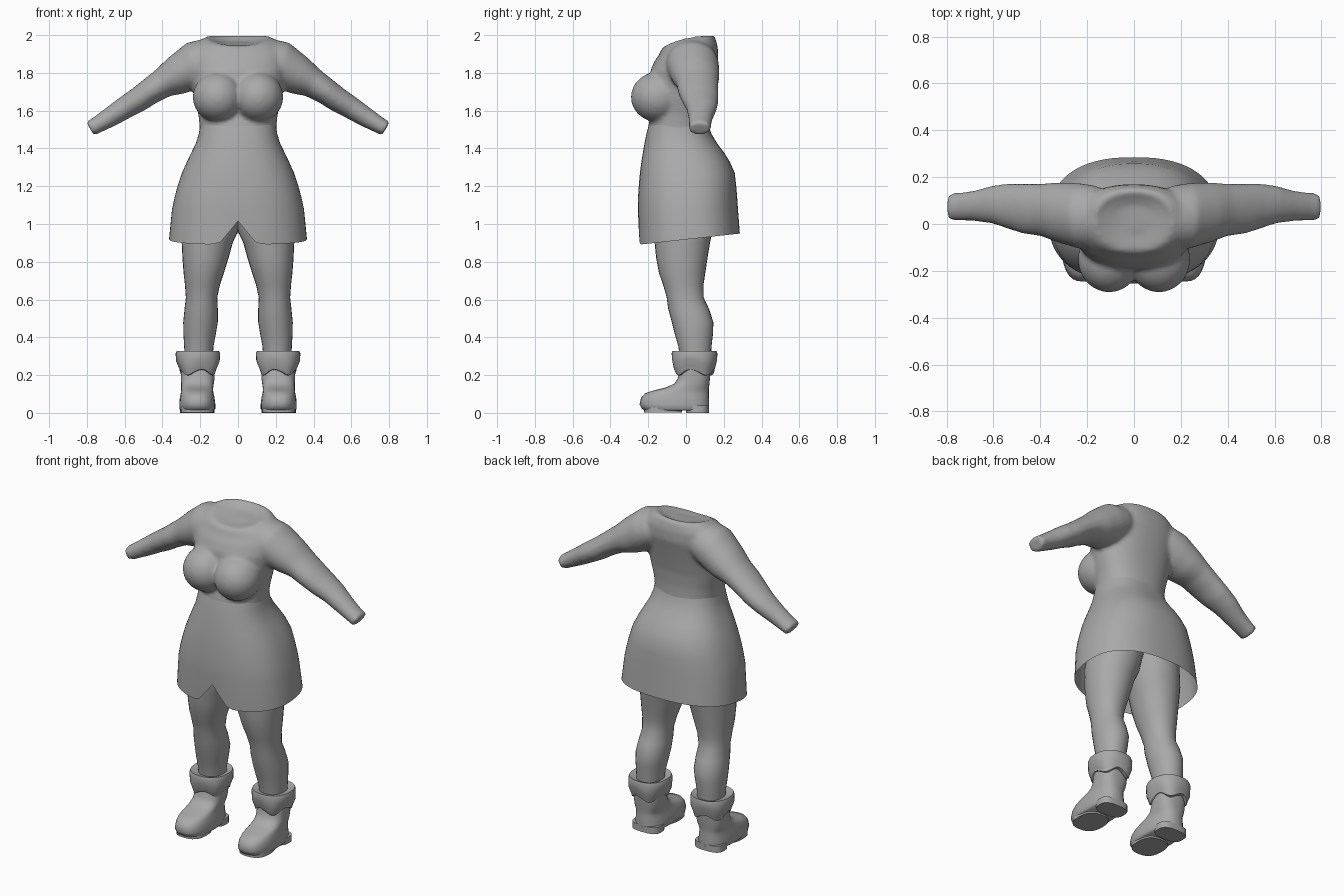
import bpy, bmesh, math
from mathutils import Vector, Matrix

grey = bpy.data.materials.new("plain_grey")
grey.diffuse_color = (0.4, 0.4, 0.4, 1)


def spow(v, e):
    return math.copysign(abs(v) ** e, v)


def flat_ring(z, x0, x1, y0, y1, n=32, p=2.0, zfun=None):
    """Horizontal superellipse filling the given x and y range."""
    pts = []
    for i in range(n):
        a = 2 * math.pi * i / n
        c, s = spow(math.cos(a), 2 / p), spow(math.sin(a), 2 / p)
        x, y = (x0 + x1) / 2 + (x1 - x0) / 2 * c, (y0 + y1) / 2 + (y1 - y0) / 2 * s
        pts.append(Vector((x, y, z + (zfun(x, y, a) if zfun else 0))))
    return pts


def arm_ring(x, y, z, r, ry, tilt, side, n=28):
    """Ellipse square to an arm that slopes down by the tilt angle."""
    t = math.radians(tilt)
    pts = []
    for i in range(n):
        a = 2 * math.pi * i / n
        u = r * math.cos(a)
        pts.append(Vector((side * (x + u * math.sin(t)), y + ry * math.sin(a), z + u * math.cos(t))))
    return pts


def loft(bm, rings, cap0=True, cap1=True):
    vs = [[bm.verts.new(p) for p in r] for r in rings]
    n = len(vs[0])
    for a, b in zip(vs, vs[1:]):
        for i in range(n):
            j = (i + 1) % n
            bm.faces.new((a[i], a[j], b[j], b[i]))
    if cap0:
        bm.faces.new(vs[0][::-1])
    if cap1:
        bm.faces.new(vs[-1])


def finish(bm, name, mirror=False, angle=40):
    bmesh.ops.recalc_face_normals(bm, faces=bm.faces)
    me = bpy.data.meshes.new(name)
    bm.to_mesh(me)
    bm.free()
    me.materials.append(grey)
    ob = bpy.data.objects.new(name, me)
    bpy.context.collection.objects.link(ob)
    if mirror:
        ob.modifiers.new("mirror", 'MIRROR').use_axis[0] = True
    bpy.ops.object.select_all(action='DESELECT')
    ob.select_set(True)
    bpy.context.view_layer.objects.active = ob
    bpy.ops.object.shade_smooth_by_angle(angle=math.radians(angle))
    return ob


# Upper body: torso, bust and arms fused into one skin
bm = bmesh.new()
torso = [  # z, half width, front y, back y, drop of the front edge
    (1.40, .205, -.195, .14, 0), (1.46, .203, -.20, .13, 0), (1.52, .203, -.20, .122, 0),
    (1.58, .21, -.185, .12, 0), (1.66, .23, -.18, .125, 0), (1.74, .245, -.195, .14, 0),
    (1.81, .255, -.19, .155, 0), (1.875, .255, -.165, .17, .01), (1.94, .245, -.14, .168, .04),
    (1.985, .20, -.128, .155, .055), (2.004, .165, -.115, .142, .062),
    (1.985, .135, -.085, .115, .04), (1.965, .08, -.05, .08, .02)]
rings = []
for z, w, yf, yb, d in torso:
    rings.append(flat_ring(z, -w, w, yf, yb, 48, 2.3,
                           lambda x, y, a, d=d: -d * ((1 - math.sin(a)) / 2) ** 2))
loft(bm, rings)
arm = [  # x, y, z, radius, depth radius, tilt
    (.10, .03, 1.875, .09, .11, 5), (.17, .03, 1.865, .115, .135, 10), (.235, .035, 1.84, .125, .14, 17),
    (.325, .05, 1.785, .104, .128, 27), (.395, .06, 1.748, .08, .112, 29), (.47, .065, 1.70, .07, .107, 30),
    (.53, .075, 1.657, .066, .098, 31), (.60, .083, 1.615, .06, .082, 31), (.675, .078, 1.567, .053, .066, 31),
    (.74, .074, 1.528, .045, .06, 31), (.783, .073, 1.504, .042, .059, 31)]
for side in (1, -1):
    loft(bm, [arm_ring(*r, side) for r in arm])
    bmesh.ops.create_uvsphere(bm, u_segments=32, v_segments=20, radius=1,
                              matrix=Matrix.Translation((side * .106, -.15, 1.672))
                              @ Matrix.Diagonal((.134, .142, .132, 1)))
upper = finish(bm, "upper_body", angle=60)
rm = upper.modifiers.new("fuse", 'REMESH')
rm.mode, rm.voxel_size, rm.use_smooth_shade = 'VOXEL', .012, True
sm = upper.modifiers.new("soften", 'SMOOTH')
sm.factor, sm.iterations = .5, 7


# Skirt: open shell with a notched front hem
def hem(x, y, a):
    notch = .125 * math.exp(-(x / .062) ** 2) if y < 0 else 0
    return .11 * y + notch


bm = bmesh.new()
skirt = [(1.08, .349, -.255, .275), (1.14, .336, -.254, .271), (1.2, .32, -.25, .266),
         (1.27, .297, -.244, .258), (1.33, .27, -.236, .232), (1.38, .246, -.228, .2),
         (1.43, .222, -.219, .163), (1.48, .207, -.209, .133), (1.53, .2, -.195, .118)]
rings = [flat_ring(.918, -.365, .365, -.25, .285, 64, 2.4, hem)]
rings += [flat_ring(z, -w, w, yf, yb, 64, 2.4) for z, w, yf, yb in skirt]
loft(bm, rings, False, False)
finish(bm, "skirt", angle=60)

# Legs
bm = bmesh.new()
leg = [(.26, .135, .28, -.03, .13), (.35, .13, .285, -.04, .135), (.42, .117, .289, -.06, .143),
       (.48, .107, .29, -.075, .145), (.55, .107, .283, -.094, .122), (.61, .11, .276, -.102, .094),
       (.68, .095, .281, -.122, .093), (.74, .075, .288, -.143, .102), (.82, .05, .294, -.158, .114),
       (.9, .028, .298, -.166, .127), (.96, .0, .3, -.172, .14), (1.08, -.02, .28, -.17, .16),
       (1.16, -.02, .24, -.15, .15)]
loft(bm, [flat_ring(z, a, b, c, d, 28, 2.1) for z, a, b, c, d in leg])
finish(bm, "legs", True, 60)

# Boots: foot rising into the shaft
bm = bmesh.new()
boot = [(.012, .128, .302, -.215, .115), (.02, .12, .31, -.232, .122), (.045, .12, .311, -.246, .123),
        (.08, .124, .308, -.238, .122), (.105, .13, .303, -.215, .121), (.12, .132, .301, -.165, .121),
        (.135, .131, .301, -.105, .122), (.155, .128, .301, -.062, .124), (.185, .124, .302, -.042, .127),
        (.25, .122, .302, -.034, .132)]
loft(bm, [flat_ring(z, a, b, c, d, 32, 2.6) for z, a, b, c, d in boot])
finish(bm, "boots", True, 50)

# Boot heels
bm = bmesh.new()
loft(bm, [flat_ring(z, .124, .306, .0, .122, 24, 3) for z in (0, .04)])
finish(bm, "boot_heels", True)

# Boot soles under the toes
bm = bmesh.new()
loft(bm, [flat_ring(z, .128, .304, -.222, -.02, 24, 2.6) for z in (.002, .03)])
finish(bm, "boot_soles", True)


# Folded cuffs with a pointed lower edge
def dip(x, y, a):
    return .016 * math.cos(4 * a + math.pi / 4)


bm = bmesh.new()
cuff = [(.315, .14, .28, -.03, .13, 0), (.325, .115, .31, -.06, .152, 0), (.328, .1, .325, -.072, .162, 0),
        (.315, .095, .33, -.076, .166, 0), (.272, .096, .329, -.074, .165, 1), (.235, .112, .313, -.066, .155, 1),
        (.215, .118, .308, -.058, .15, 1), (.212, .13, .296, -.03, .13, 1)]
loft(bm, [flat_ring(z, a, b, c, d, 32, 2.3, dip if k else None) for z, a, b, c, d, k in cuff])
finish(bm, "boot_cuffs", True, 35)
